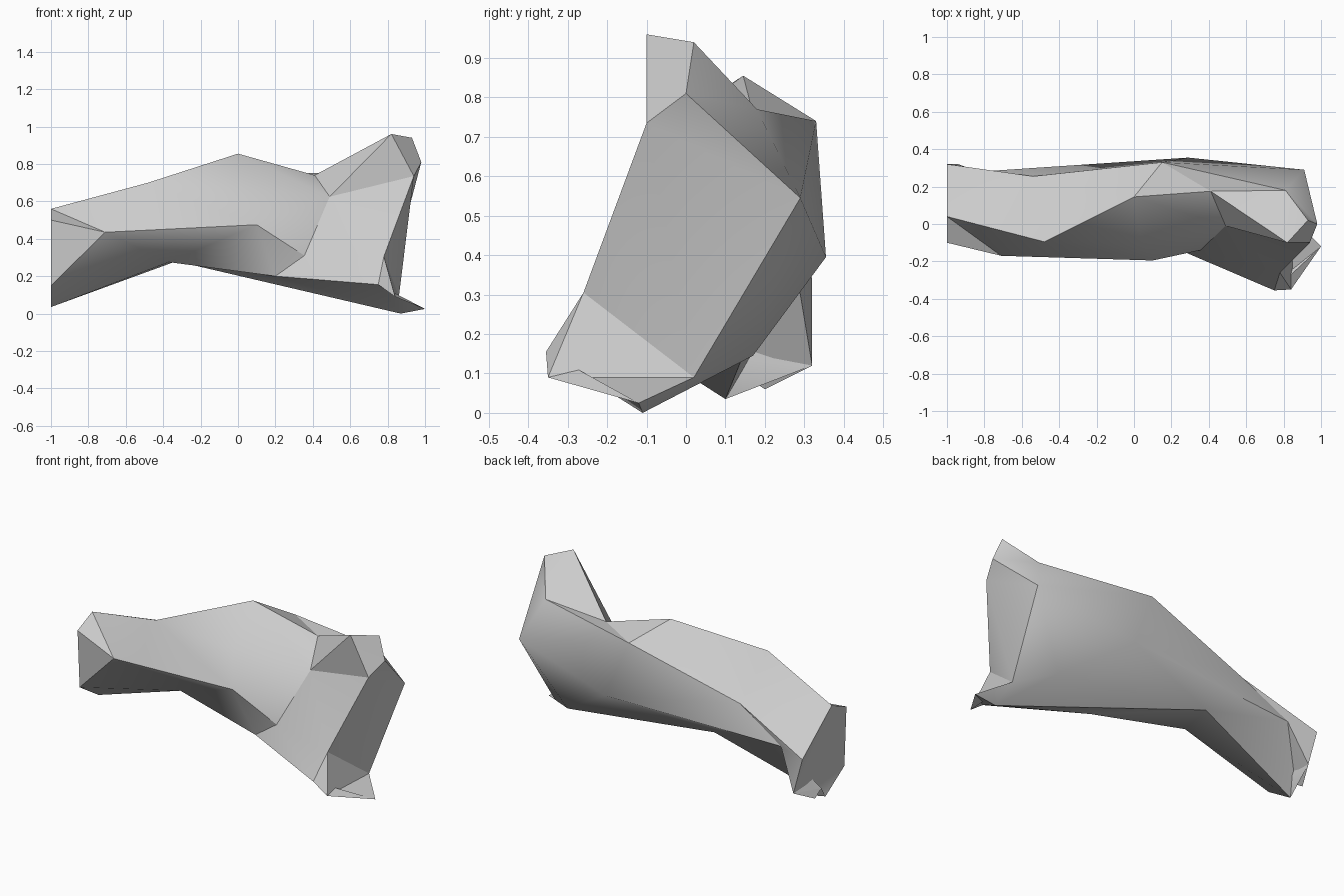
import bpy
import bmesh
import math

# Remove the default object
default = bpy.data.objects.get("Cube")
if default:
    bpy.data.objects.remove(default, do_unlink=True)

# Stone material
stone = bpy.data.materials.new("grey_stone")
stone.use_nodes = True
colour = (0.6, 0.6, 0.6, 1)
stone.diffuse_color = colour
shader = next(n for n in stone.node_tree.nodes if n.type == "BSDF_PRINCIPLED")
shader.inputs["Base Color"].default_value = colour
shader.inputs["Roughness"].default_value = 0.9

# Corners of the slim arm
end_ridge = (-1, .04, .56)
shoulder = (-.48, -.095, .7)
arm_back = (-.83, .28, .36)
arch = (-.33, .2, .28)

# Corners of the middle
back_crest = (.15, .33, .74)
peak = (0, .145, .855)
brow = (.04, -.105, .67)
ledge = (.1, -.195, .475)
belly = (.2, -.12, .2)
back_bulge = (.29, .355, .395)

# Corners of the broad end
dip = (.41, .175, .74)
throat = (.49, -.01, .625)
ledge_end = (.355, -.14, .31)
under = (.67, .17, .145)
saddle = (.81, .18, .77)
horn = (.82, -.1, .96)
horn_front = (.94, -.1, .735)
horn_back = (.93, .02, .94)
horn_side = (.98, 0, .81)
flank = (.91, .29, .545)
notch = (.78, -.26, .305)
heel = (.75, -.355, .155)
heel_side = (.84, -.35, .09)
foot = (.86, .02, .09)
sole = (.87, -.11, 0)
spur = (1, -.12, .025)

# Lofted arm sections, each running from the back over the ridge,
# down the front and along the underside to the back again
sections = [
    [(-1, .32, .34), end_ridge, end_ridge, (-1, -.1, .5), (-1, -.08, .15),
     (-1, .1, .035), (-1, .14, .1), (-1, .2, .06), (-.94, .32, .12)],
    [(-.54, .255, .53), shoulder, shoulder, (-.71, -.17, .435),
     (-.37, -.02, .275), arch, arm_back, arm_back, arm_back],
    [back_crest, peak, brow, ledge, belly, arch,
     back_bulge, back_bulge, back_bulge],
]

patches = [
    # Top and saddle
    (back_crest, peak, dip),
    (peak, throat, dip),
    (peak, brow, throat),
    (back_crest, dip, saddle),
    (dip, throat, horn),
    (dip, horn, saddle),
    # Front wall
    (brow, ledge, ledge_end, throat),
    (ledge, belly, ledge_end),
    (throat, horn_front, horn),
    (throat, ledge_end, notch, horn_front),
    (ledge_end, heel, notch),
    (ledge_end, belly, heel),
    # Back and underside
    (back_crest, saddle, flank),
    (back_crest, flank, back_bulge),
    (back_bulge, flank, under),
    (arch, back_bulge, under),
    (arch, under, sole),
    (arch, sole, belly),
    (belly, sole, heel),
    (under, flank, foot),
    (under, foot, sole),
    # Horn and broad end
    (saddle, horn, horn_back),
    (saddle, horn_back, horn_side),
    (saddle, horn_side, flank),
    (horn, horn_front, horn_side, horn_back),
    (horn_side, horn_front, flank),
    (horn_front, foot, flank),
    (horn_front, notch, foot),
    (notch, heel_side, foot),
    (notch, heel, heel_side),
    # Spur at the foot
    (foot, heel_side, spur),
    (heel_side, heel, spur),
    (heel, sole, spur),
    (sole, foot, spur),
]

bm = bmesh.new()
corners = {}


def corner(point):
    """Reuse one vertex for every mention of the same corner."""
    if point not in corners:
        corners[point] = bm.verts.new(point)
    return corners[point]


def add_face(points):
    """Add a face, dropping repeated corners and empty slivers."""
    unique = list(dict.fromkeys(points))
    if len(unique) > 2:
        bm.faces.new([corner(p) for p in unique])


# Loft the arm, cap its tip, then patch the broad end
for near, far in zip(sections, sections[1:]):
    for i in range(len(near)):
        j = (i + 1) % len(near)
        add_face((near[i], near[j], far[j], far[i]))
add_face(sections[0])
for patch in patches:
    add_face(patch)

bmesh.ops.triangulate(bm, faces=bm.faces[:])
bmesh.ops.recalc_face_normals(bm, faces=bm.faces[:])
mesh = bpy.data.meshes.new("arched_rock")
bm.to_mesh(mesh)
bm.free()
mesh.materials.append(stone)

rock = bpy.data.objects.new("arched_rock", mesh)
bpy.context.collection.objects.link(rock)
bpy.ops.object.select_all(action="DESELECT")
rock.select_set(True)
bpy.context.view_layer.objects.active = rock
bpy.ops.object.shade_smooth_by_angle(angle=math.radians(30))
